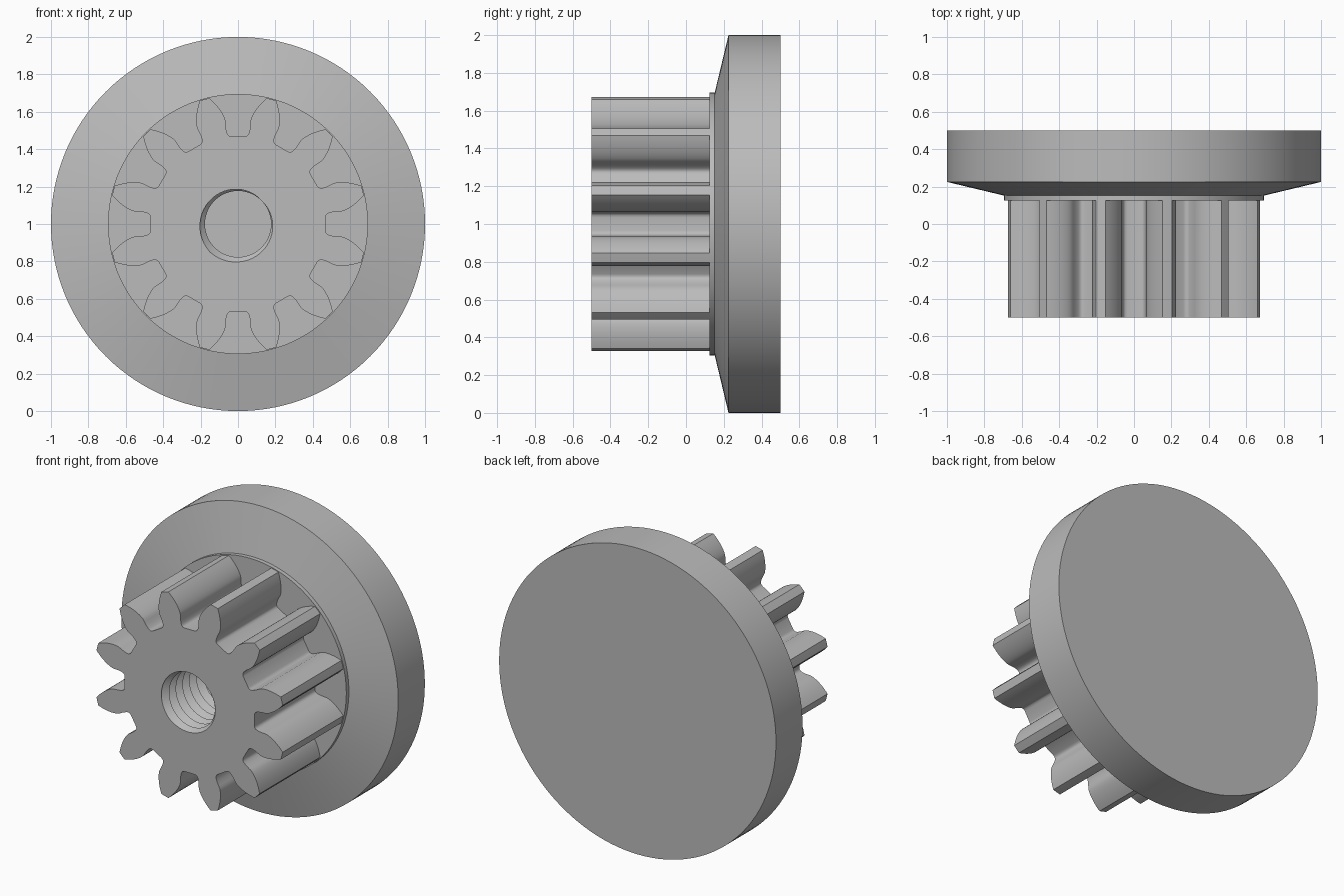
import bpy, bmesh, math

if "Cube" in bpy.data.objects:
    bpy.data.objects.remove(bpy.data.objects["Cube"])

GREY = bpy.data.materials.new("plain_grey")
GREY.diffuse_color = (0.5, 0.5, 0.5, 1)
GREY.use_nodes = True
GREY.node_tree.nodes["Principled BSDF"].inputs["Base Color"].default_value = GREY.diffuse_color


def polar(r, a, y):
    """Point at radius r and angle a around the y axis at height 1."""
    return (r * math.cos(a), y, 1 + r * math.sin(a))


def finish(bm, name, angle):
    bmesh.ops.remove_doubles(bm, verts=bm.verts, dist=1e-5)
    bmesh.ops.recalc_face_normals(bm, faces=bm.faces)
    me = bpy.data.meshes.new(name)
    bm.to_mesh(me)
    bm.free()
    ob = bpy.data.objects.new(name, me)
    bpy.context.collection.objects.link(ob)
    me.materials.append(GREY)
    bpy.ops.object.select_all(action='DESELECT')
    ob.select_set(True)
    bpy.context.view_layer.objects.active = ob
    bpy.ops.object.shade_smooth_by_angle(angle=math.radians(angle))
    return ob


# Flange wheel: a turned profile with raised collar, cone and rim
def flange(sides=128):
    bm = bmesh.new()
    profile = [(0.695, 0.125), (0.695, 0.152), (1.0, 0.225), (1.0, 0.5)]
    rings = [[bm.verts.new(polar(r, math.tau * i / sides, y)) for i in range(sides)]
             for r, y in profile]
    for a, b in zip(rings, rings[1:]):
        for i in range(sides):
            j = (i + 1) % sides
            bm.faces.new((a[i], a[j], b[j], b[i]))
    bm.faces.new(rings[0])
    bm.faces.new(rings[-1])
    finish(bm, "flange_wheel", 12)


# Half of a tooth as (radius, half angle): fillet, neck, then involute flank
TEETH, PITCH_R, TIP_R = 12, 0.59, 0.69
BASE_R = PITCH_R * math.cos(math.radians(20))


def involute(r):
    a = math.acos(min(1, BASE_R / r))
    return math.tan(a) - a


def half_tooth():
    pts = [(0.47, 10.8), (0.473, 9.4), (0.48, 8.5), (0.492, 8.0), (0.515, 7.8), (0.54, 7.95)]
    pts = [(r, math.radians(d)) for r, d in pts]
    for i in range(9):
        r = BASE_R + (TIP_R - BASE_R) * i / 8
        pts.append((r, math.radians(7.25) + involute(PITCH_R) - involute(r)))
    return pts


# Toothed pinion with a threaded blind bore
def pinion(front=-0.5, back=0.125):
    bm = bmesh.new()
    half = half_tooth()
    outline = []
    for t in range(TEETH):
        c = math.tau * (t + 0.5) / TEETH
        outline += [(r, c - a) for r, a in half]
        outline += [(TIP_R, c)]
        outline += [(r, c + a) for r, a in reversed(half)]
    f = [bm.verts.new(polar(r, a, front)) for r, a in outline]
    b = [bm.verts.new(polar(r, a, back)) for r, a in outline]
    n = len(f)
    for i in range(n):
        j = (i + 1) % n
        bm.faces.new((f[i], f[j], b[j], b[i]))

    # Helical V thread: each column of points follows the crests and valleys
    N, lead, turns, bore_r, depth = 48, 0.07, 8, 0.177, 0.035
    cols = []
    for i in range(N + 1):
        col = []
        for k in range(2 * turns + 3):
            y = min(max(lead * (k / 2 - i / N), 0), lead * turns)
            u = (y / lead + i / N + 1e-9) % 1
            r = bore_r + depth * (1 - abs(2 * u - 1))
            col.append(bm.verts.new(polar(r, math.radians(45) + math.tau * i / N, front + y)))
        cols.append(col)
    for a, c in zip(cols, cols[1:]):
        for k in range(len(a) - 1):
            bm.faces.new((a[k], c[k], c[k + 1], a[k + 1]))
    bmesh.ops.remove_doubles(bm, verts=bm.verts, dist=1e-5)

    # Front face around the bore, and the bore floor
    def open_edges(y):
        return [e for e in bm.edges if e.is_boundary
                and all(abs(v.co.y - y) < 1e-4 for v in e.verts)]
    bmesh.ops.triangle_fill(bm, edges=open_edges(front), use_beauty=True)
    bmesh.ops.triangle_fill(bm, edges=open_edges(front + lead * turns), use_beauty=True)
    finish(bm, "pinion_gear", 30)


flange()
pinion()
